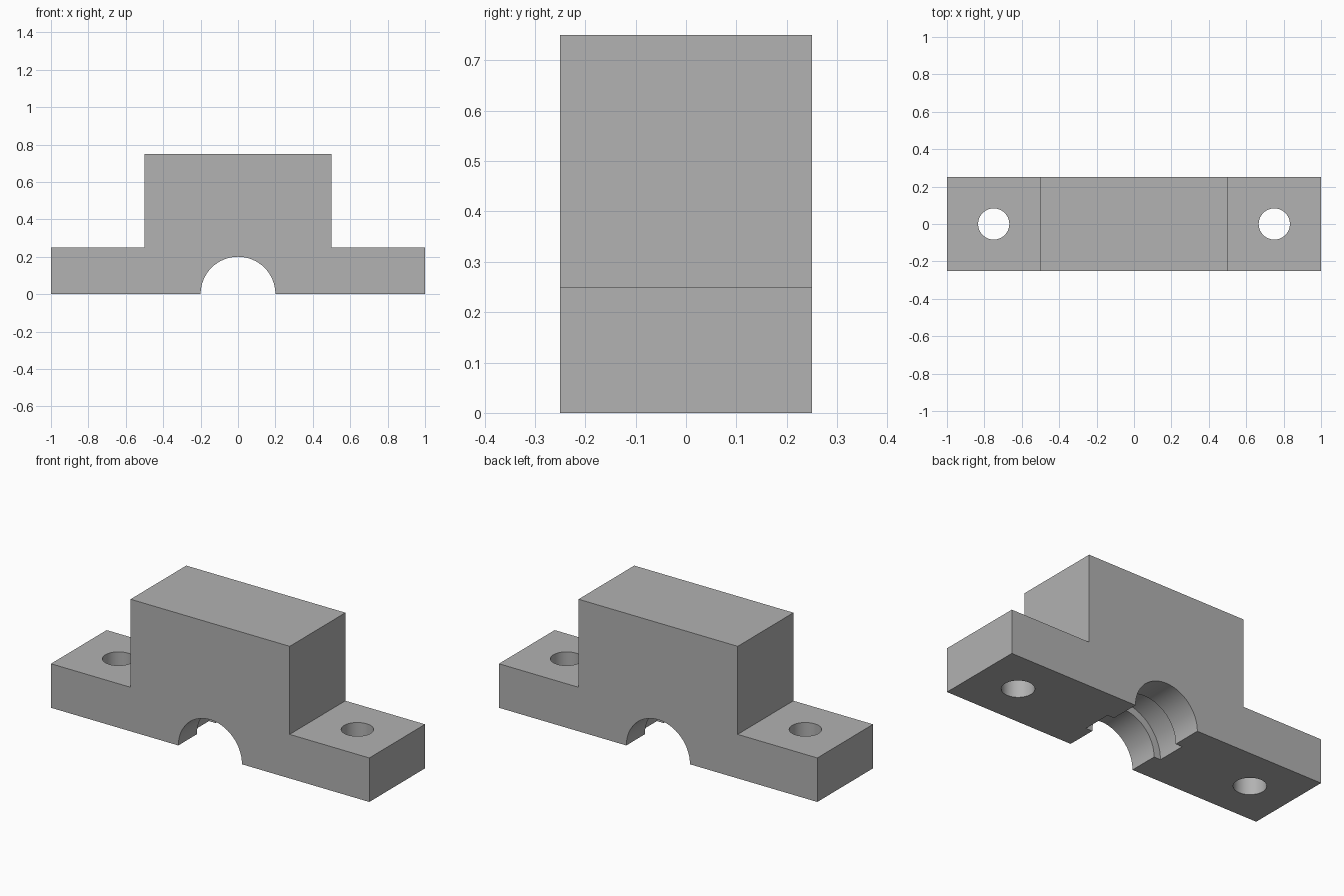
import bpy
import bmesh
from math import radians

scene = bpy.context.scene
cube = bpy.data.objects.get("Cube")
if cube:
    bpy.data.objects.remove(cube, do_unlink=True)

# Material
grey = bpy.data.materials.new("plain grey")
grey.use_nodes = True
colour = (0.445, 0.445, 0.445, 1)
grey.diffuse_color = colour
grey.node_tree.nodes["Principled BSDF"].inputs["Base Color"].default_value = colour

DEPTH = 0.5      # front to back
FLANGE = 0.25    # height of the mounting ears
HEIGHT = 0.75    # height of the central block


def profile_prism(name, half_outline, depth):
    """Mirror a half outline in x and extrude it along y."""
    outline = half_outline + [(-x, z) for x, z in reversed(half_outline)]
    bm = bmesh.new()
    face = bm.faces.new([bm.verts.new((x, -depth / 2, z)) for x, z in outline])
    ext = bmesh.ops.extrude_face_region(bm, geom=[face])
    verts = [v for v in ext["geom"] if isinstance(v, bmesh.types.BMVert)]
    bmesh.ops.translate(bm, verts=verts, vec=(0, depth, 0))
    bmesh.ops.recalc_face_normals(bm, faces=bm.faces)
    mesh = bpy.data.meshes.new(name)
    bm.to_mesh(mesh)
    bm.free()
    mesh.materials.append(grey)
    obj = bpy.data.objects.new(name, mesh)
    scene.collection.objects.link(obj)
    return obj


def drill(target, name, radius, length, location, tilt=0):
    """Cut a cylinder out of the target, then discard the cutter."""
    bpy.ops.mesh.primitive_cylinder_add(
        vertices=64, radius=radius, depth=length,
        location=location, rotation=(radians(tilt), 0, 0))
    cutter = bpy.context.object
    cutter.name = name
    cutter.hide_render = True
    cutter.data.materials.append(grey)
    mod = target.modifiers.new(name, "BOOLEAN")
    mod.operation = "DIFFERENCE"
    mod.solver = "EXACT"
    mod.object = cutter
    bpy.context.view_layer.objects.active = target
    bpy.ops.object.modifier_apply(modifier=mod.name)
    bpy.data.objects.remove(cutter, do_unlink=True)


# Stepped body: central block with an ear on each side
body = profile_prism("bearing_block", [
    (1, 0), (1, FLANGE), (0.5, FLANGE), (0.5, HEIGHT)], DEPTH)

# Half-round shaft bore with a wider ring groove in the middle
drill(body, "shaft_bore", 0.2, DEPTH * 2, (0, 0, 0), 90)
drill(body, "ring_groove", 0.241, 1 / 6, (0, 0, 0), 90)

# Bolt hole through each ear
for side in (-1, 1):
    drill(body, "bolt_hole", 1 / 12, 1, (side * 0.75, 0, 0.125))

# Smooth the round walls, keep the corners sharp
bpy.ops.object.select_all(action="DESELECT")
body.select_set(True)
bpy.context.view_layer.objects.active = body
bpy.ops.object.shade_smooth_by_angle(angle=radians(30))
